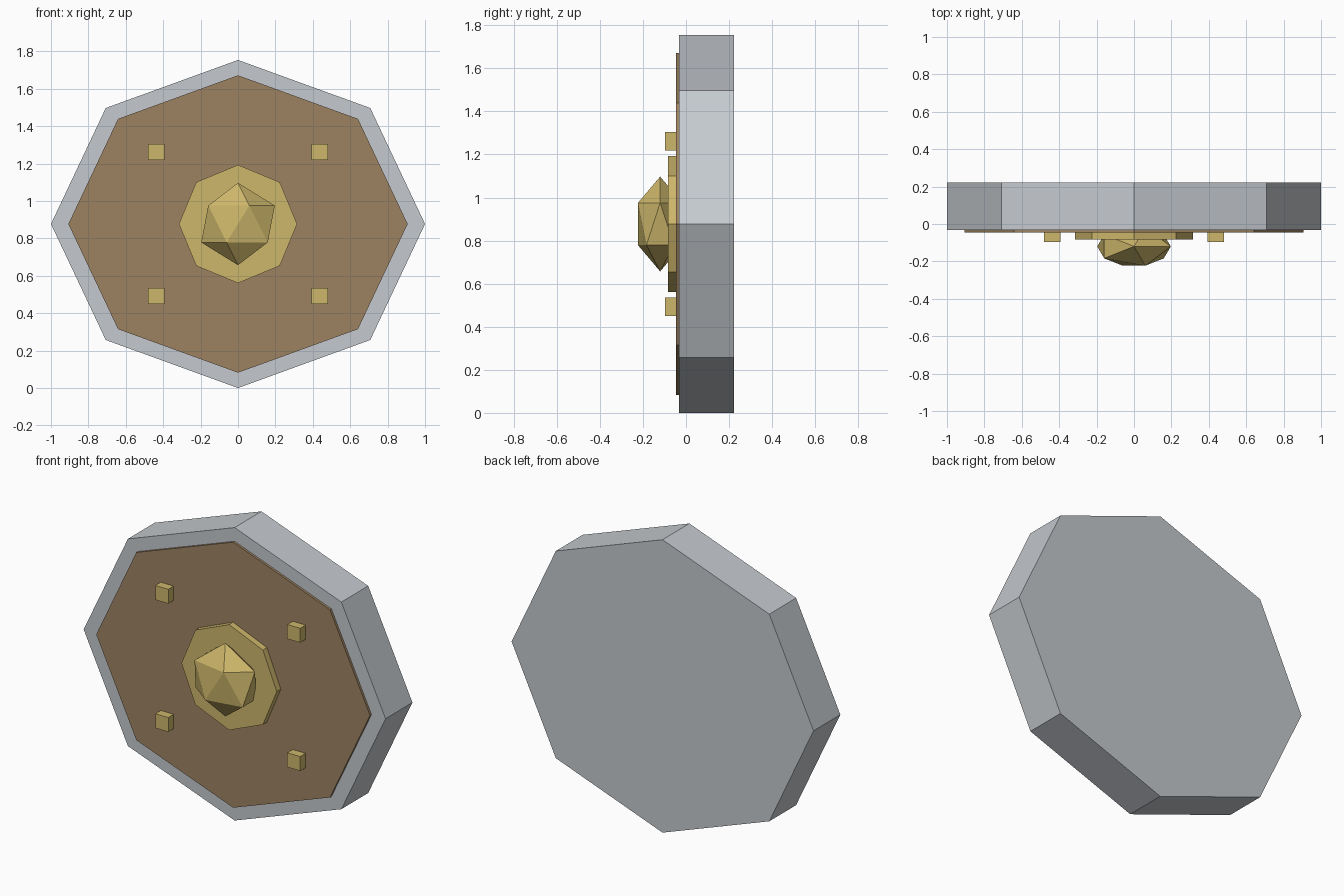
import bpy
import math

if "Cube" in bpy.data.objects:
    bpy.data.objects.remove(bpy.data.objects["Cube"], do_unlink=True)

MID = 0.877  # height of the shield centre


def material(name, rgb):
    mat = bpy.data.materials.new(name)
    mat.use_nodes = True
    mat.diffuse_color = (*rgb, 1)
    mat.node_tree.nodes["Principled BSDF"].inputs["Base Color"].default_value = (*rgb, 1)
    return mat


steel = material("steel grey", (0.56, 0.59, 0.62))
wood = material("wood brown", (0.34, 0.225, 0.12))
brass = material("brass yellow", (0.61, 0.47, 0.145))


def finish(name, mat):
    obj = bpy.context.object
    obj.name = name
    obj.data.materials.append(mat)
    bpy.ops.object.transform_apply(location=False, rotation=True, scale=True)
    return obj


def octagon(name, mat, rx, rz, front, back):
    """Eight-sided slab facing -y, with corners on the x and z axes."""
    bpy.ops.mesh.primitive_cylinder_add(
        vertices=8, radius=1, depth=back - front,
        location=(0, (front + back) / 2, MID), rotation=(math.pi / 2, 0, 0))
    bpy.context.object.scale = (rx, rz, 1)
    return finish(name, mat)


# Layered shield: thick rim, thin wooden face, brass disc
octagon("shield_body", steel, 1.0, 0.877, -0.032, 0.222)
octagon("wood_face", wood, 0.907, 0.795, -0.046, -0.03)
octagon("boss_plate", brass, 0.316, 0.316, -0.084, -0.04)

# Faceted boss, flattened front to back
bpy.ops.mesh.primitive_ico_sphere_add(subdivisions=1, radius=0.22, location=(0, -0.12, MID))
bpy.context.object.scale = (1, 0.55, 1)
finish("boss_gem", brass)

# Four square studs
for side, sx in (("left", 1), ("right", -1)):
    for level, sz in (("upper", 1), ("lower", -1)):
        bpy.ops.mesh.primitive_cube_add(
            size=0.086, location=(sx * 0.437, -0.054, MID + sz * 0.384))
        finish(f"stud_{level}_{side}", brass)
